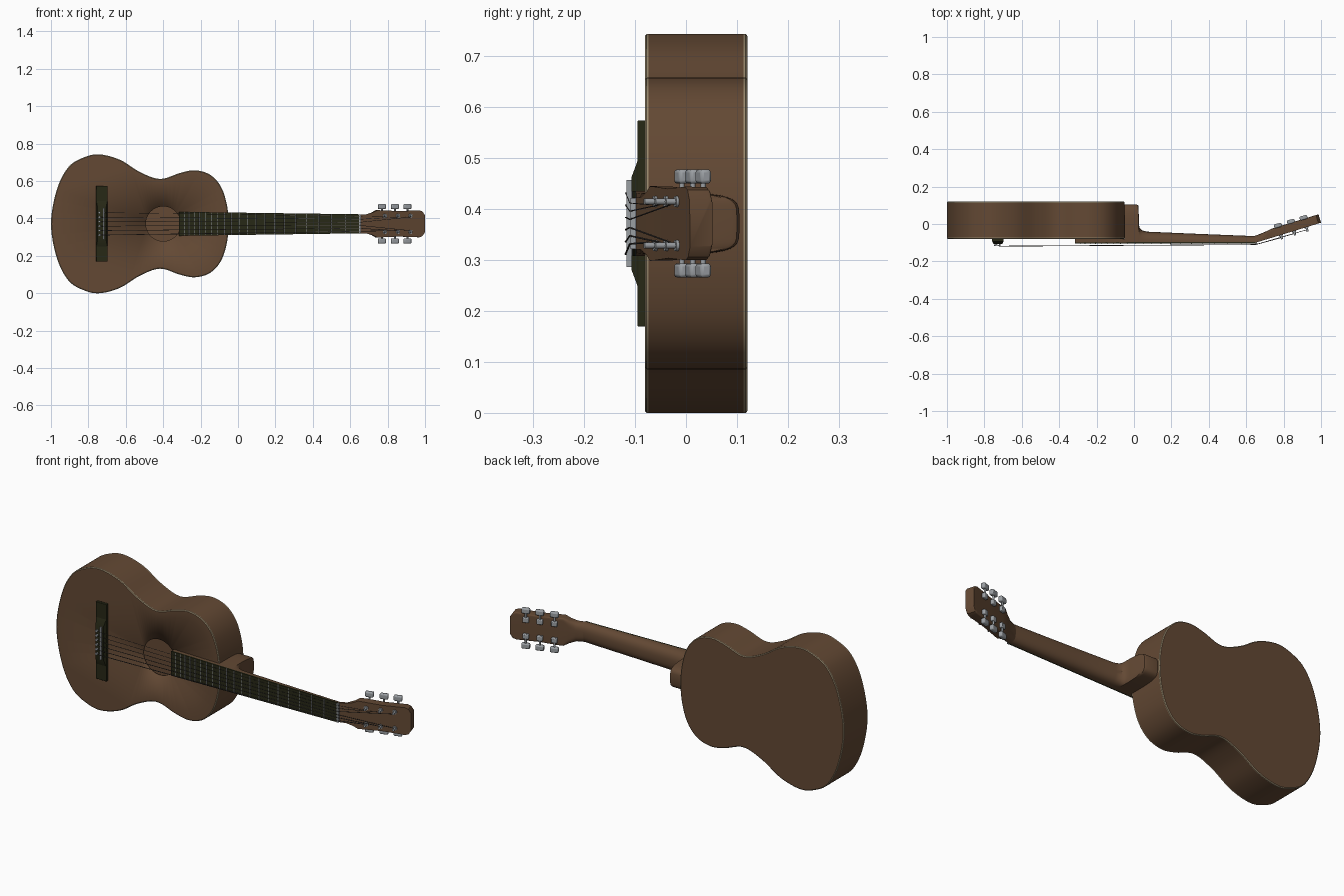
import bpy, bmesh, math
from mathutils import Vector

if "Cube" in bpy.data.objects:
    bpy.data.objects.remove(bpy.data.objects["Cube"])

ZC = 0.371                      # height of the guitar's centre line
NUT, SADDLE = 0.65, -0.718      # string end points along x
TILT = math.radians(17)


def material(name, rgb):
    m = bpy.data.materials.new(name)
    m.diffuse_color = (*rgb, 1)
    m.use_nodes = True
    m.node_tree.nodes["Principled BSDF"].inputs["Base Color"].default_value = m.diffuse_color
    return m


WOOD = material("brown wood", (0.125, 0.066, 0.034))
DARK = material("dark fretboard wood", (0.020, 0.021, 0.008))
TAN = material("tan binding", (0.33, 0.26, 0.16))
METAL = material("grey metal", (0.33, 0.35, 0.37))
STRING = material("dark string", (0.07, 0.06, 0.055))


def add(name, bm, *mats):
    bmesh.ops.recalc_face_normals(bm, faces=bm.faces)
    me = bpy.data.meshes.new(name)
    bm.to_mesh(me)
    bm.free()
    for m in mats:
        me.materials.append(m)
    ob = bpy.data.objects.new(name, me)
    bpy.context.collection.objects.link(ob)
    return ob


def bridge_rings(bm, a, b, mi=0):
    for i in range(len(a)):
        j = (i + 1) % len(a)
        bm.faces.new((a[i], a[j], b[j], b[i])).material_index = mi


def loft(name, rings, mat):
    bm = bmesh.new()
    vr = [[bm.verts.new(p) for p in r] for r in rings]
    for a, b in zip(vr, vr[1:]):
        bridge_rings(bm, a, b)
    bm.faces.new(vr[0])
    bm.faces.new(vr[-1])
    return add(name, bm, mat)


def flat(x, y, l):              # body frame: l is the offset from the centre line
    return Vector((x, y, ZC + l))


def head(u, d, l):              # tilted headstock frame: d is depth behind its face
    c, s = math.cos(TILT), math.sin(TILT)
    return Vector((NUT + u * c - d * s, -0.1 + u * s + d * c, ZC + l))


def box(name, mat, xs, ys, ls, frame=flat, bevel=0):
    rings = [[frame(x, ys[0], ls[0]), frame(x, ys[1], ls[0]),
              frame(x, ys[1], ls[1]), frame(x, ys[0], ls[1])] for x in xs]
    ob = loft(name, rings, mat)
    if bevel:
        b = ob.modifiers.new("round", 'BEVEL')
        b.width, b.segments = bevel, 2
    return ob


def rod(name, mat, a, b, r, n=12, r2=None):
    q = (b - a).to_track_quat('Z', 'Y')
    circ = [Vector((math.cos(2 * math.pi * i / n), math.sin(2 * math.pi * i / n), 0)) for i in range(n)]
    return loft(name, [[p + q @ (v * k) for v in circ] for p, k in ((a, r), (b, r2 or r))], mat)


def d_section(frame, x, front, back, w, n):   # flat front, rounded back
    pts = []
    for i in range(21):
        t = math.pi * i / 20
        c, s = math.cos(t), max(0, math.sin(t))
        pts.append(frame(x, front + (back - front) * s ** (2 / n),
                         math.copysign(w * abs(c) ** (2 / n), c)))
    return pts


# Body outline: mirrored half profile smoothed with a Catmull-Rom spline
half = [(-0.968, 0.185), (-0.905, 0.305), (-0.82, 0.357), (-0.738, 0.371), (-0.63, 0.342),
        (-0.524, 0.277), (-0.417, 0.240), (-0.31, 0.272), (-0.23, 0.286), (-0.15, 0.263),
        (-0.092, 0.200), (-0.06, 0.105)]
ctrl = [Vector(p) for p in [(-1, 0)] + half + [(-0.05, 0)] + [(x, -h) for x, h in reversed(half)]]
outline = []
for i in range(len(ctrl)):
    p0, p1, p2, p3 = (ctrl[(i + k) % len(ctrl)] for k in (-1, 0, 1, 2))
    for k in range(6):
        t = k / 6
        outline.append(0.5 * (2 * p1 + (p2 - p0) * t + (2 * p0 - 5 * p1 + 4 * p2 - p3) * t * t
                              + (3 * p1 - p0 - 3 * p2 + p3) * t ** 3))


def inset(d):
    res = []
    for i, p in enumerate(outline):
        t = (outline[(i + 1) % len(outline)] - outline[i - 1]).normalized()
        res.append(p + Vector((t.y, -t.x)) * d)
    return res


# Hollow body with binding along both edges and a sound hole
bm = bmesh.new()
rings = [[bm.verts.new(flat(p.x, y, p.y)) for p in inset(d)] for y, d in
         ((-0.08, 0.004), (-0.077, 0.0), (-0.073, 0), (0.113, 0), (0.117, 0), (0.12, 0.004))]
for k, mi in enumerate((1, 1, 0, 1, 1)):
    bridge_rings(bm, rings[k], rings[k + 1], mi)
bm.faces.new(rings[-1])
hole = [bm.verts.new(flat(-0.40 + 0.093 * math.cos(a), -0.08, 0.093 * math.sin(a)))
        for a in (2 * math.pi * i / 48 for i in range(48))]
edges = [bm.edges.new((hole[i - 1], hole[i])) for i in range(48)]
edges += [bm.edges.get((rings[0][i - 1], rings[0][i])) for i in range(len(outline))]
bmesh.ops.triangle_fill(bm, use_beauty=True, use_dissolve=False, edges=edges)
body = add("body", bm, WOOD, TAN)
sol = body.modifiers.new("wall", 'SOLIDIFY')
sol.thickness, sol.offset = 0.006, -1


# Neck with heel, and its extension over the body
def neck_w(x):
    return 0.064 - 0.013 * (x + 0.315) / 0.965


secs = [(-0.052, 0.105, 5), (0.012, 0.105, 5), (0.022, 0.100, 5), (0.025, 0.090, 5), (0.026, 0.0, 4),
        (0.030, -0.020, 3.5), (0.042, -0.034, 3), (0.07, -0.041, 2.5), (0.3, -0.051, 2.4), (NUT, -0.065, 2.4)]
loft("neck", [d_section(flat, x, -0.098, b, neck_w(x), n) for x, b, n in secs], WOOD)


def tapered(name, mat, x0, x1, y0, y1):
    loft(name, [[flat(x, y0, -neck_w(x)), flat(x, y1, -neck_w(x)),
                 flat(x, y1, neck_w(x)), flat(x, y0, neck_w(x))] for x in (x0, x1)], mat)


tapered("neck_extension", WOOD, -0.315, -0.04, -0.098, -0.079)
tapered("fretboard", DARK, -0.315, NUT, -0.105, -0.097)
for i in range(1, 21):
    x = NUT - (NUT - SADDLE) * (1 - 2 ** (-i / 12))
    w = neck_w(x) - 0.001
    rod(f"fret_{i}", METAL, flat(x, -0.105, -w), flat(x, -0.105, w), 0.0022, 8)
box("nut", METAL, (NUT - 0.003, NUT + 0.007), (-0.109, -0.095), (-0.05, 0.05))

# Headstock: blends from the round neck to a flat tilted plate
hs = [(0, 0.036, 0.051, 2.5), (0.04, 0.038, 0.051, 3), (0.075, 0.042, 0.061, 6), (0.1, 0.046, 0.073, 14),
      (0.13, 0.047, 0.072, 20), (0.22, 0.047, 0.068, 20), (0.335, 0.047, 0.072, 20),
      (0.352, 0.047, 0.066, 20), (0.366, 0.047, 0.045, 20)]
loft("headstock", [d_section(head, u, 0, d, w, n) for u, d, w, n in hs], WOOD)

# Tuners: three per side
POSTS = (0.141, 0.214, 0.284)
for sd, side in ((-1, "lower"), (1, "upper")):
    for k, u in enumerate(POSTS):
        tag, l = f"{side}_{k + 1}", sd * 0.043
        rod("tuner_post_" + tag, METAL, head(u, 0.01, l), head(u, -0.024, l), 0.006)
        rod("tuner_washer_" + tag, METAL, head(u, 0.002, l), head(u, -0.005, l), 0.011, 16)
        box("tuner_housing_" + tag, METAL, (u - 0.015, u + 0.015), (0.044, 0.062), (l - 0.013, l + 0.013), head, 0.004)
        rod("tuner_shaft_" + tag, METAL, head(u, 0.053, l), head(u, 0.053, sd * 0.085), 0.005)
        a, b = sorted((sd * 0.078, sd * 0.106))
        box("tuner_button_" + tag, METAL, (u - 0.021, u + 0.021), (0.042, 0.064), (a, b), head, 0.006)

# Bridge with raised centre, saddle and pins
box("bridge", DARK, (-0.759, -0.697), (-0.095, -0.079), (-0.202, 0.202), bevel=0.002)
loft("bridge_centre", [[flat(a, y, -h), flat(b, y, -h), flat(b, y, h), flat(a, y, h)]
                       for y, a, b, h in ((-0.094, -0.758, -0.698, 0.125), (-0.107, -0.751, -0.705, 0.09))], DARK)
box("saddle", METAL, (SADDLE - 0.004, SADDLE + 0.004), (-0.117, -0.1), (-0.085, 0.085))

# Strings: pin, saddle, nut, tuner post
for i in range(6):
    f = (i - 2.5) / 2.5
    sd = 1 if f > 0 else -1
    u = POSTS[i if i < 3 else 5 - i]
    rod(f"bridge_pin_{i + 1}", METAL, flat(-0.741, -0.1, f * 0.06), flat(-0.741, -0.117, f * 0.06), 0.005, 12, 0.0065)
    path = [flat(-0.738, -0.109, f * 0.06), flat(SADDLE, -0.1185, f * 0.06),
            flat(NUT, -0.110, f * 0.04), head(u, -0.014, sd * 0.037)]
    r = 0.0019 - 0.0002 * i
    for k in range(3):
        rod(f"string_{i + 1}_{k + 1}", STRING, path[k], path[k + 1], r, 6)

# Smooth shading with sharp edges kept
bpy.ops.object.select_all(action='SELECT')
bpy.context.view_layer.objects.active = body
bpy.ops.object.shade_smooth_by_angle(angle=math.radians(35))
